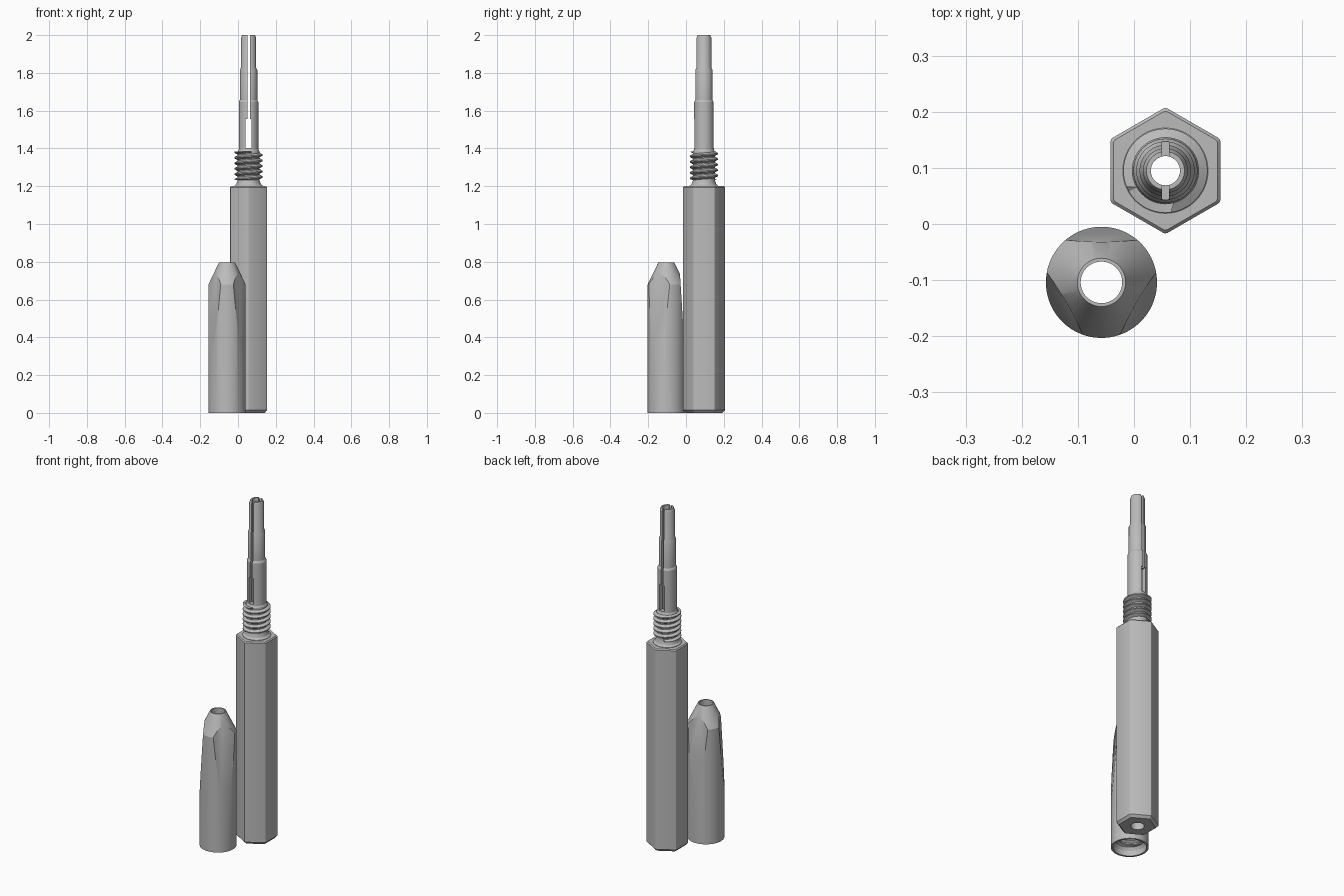
import bpy
import bmesh
from math import sin, cos, pi, radians, floor
from mathutils import Vector

cube = bpy.data.objects.get("Cube")
if cube:
    bpy.data.objects.remove(cube, do_unlink=True)

BODY = (0.056, 0.095)
CAP = (-0.058, -0.104)

steel = bpy.data.materials.new("grey_steel")
steel.use_nodes = True
GREY = (0.5, 0.5, 0.5, 1)
steel.diffuse_color = GREY
steel.node_tree.nodes["Principled BSDF"].inputs["Base Color"].default_value = GREY


def ring(bm, r, z, sides, start=0.0):
    return [bm.verts.new((r * cos(start + 2 * pi * i / sides),
                          r * sin(start + 2 * pi * i / sides), z)) for i in range(sides)]


def bridge(bm, a, b):
    n = len(a)
    for i in range(n):
        bm.faces.new((a[i], a[(i + 1) % n], b[(i + 1) % n], b[i]))


def lathe(profile, sides=64, start=0.0, tube=True):
    """Turn a profile; a tube joins last to first, otherwise ends are capped."""
    bm = bmesh.new()
    rings = [ring(bm, r, z, sides, start) for r, z in profile]
    for a, b in zip(rings, rings[1:]):
        bridge(bm, a, b)
    if tube:
        bridge(bm, rings[-1], rings[0])
    else:
        bm.faces.new(rings[0])
        bm.faces.new(rings[-1])
    bmesh.ops.recalc_face_normals(bm, faces=bm.faces)
    return bm


def finish(bm, name, place):
    mesh = bpy.data.meshes.new(name)
    bm.to_mesh(mesh)
    bm.free()
    mesh.materials.append(steel)
    ob = bpy.data.objects.new(name, mesh)
    ob.location = (place[0], place[1], 0)
    bpy.context.collection.objects.link(ob)
    return ob


def activate(ob):
    bpy.ops.object.select_all(action='DESELECT')
    ob.select_set(True)
    bpy.context.view_layer.objects.active = ob


def cut(ob, cutter):
    cutter.hide_render = True
    mod = ob.modifiers.new("cut", 'BOOLEAN')
    mod.operation = 'DIFFERENCE'
    mod.solver = 'EXACT'
    mod.object = cutter
    activate(ob)
    bpy.ops.object.modifier_apply(modifier=mod.name)
    bpy.data.objects.remove(cutter, do_unlink=True)


def smooth(ob):
    activate(ob)
    bpy.ops.object.shade_smooth_by_angle(angle=radians(25))


def box(name, width, depth, z0, z1, place):
    bm = bmesh.new()
    bmesh.ops.create_cube(bm, size=1)
    for v in bm.verts:
        v.co = Vector((v.co.x * width, v.co.y * depth, z0 + (v.co.z + 0.5) * (z1 - z0)))
    return finish(bm, name, place)


def thread(name, root, crest, z0, z1, pitch, place, inward=False):
    """Helical thread skin, fading to the root at both ends."""
    shape = [(0, root), (0.2, root), (0.5, crest), (0.7, crest)]
    turns = floor((z1 - z0) / pitch) + 2
    sides = 48
    bm = bmesh.new()
    cols = []
    for i in range(sides + 1):
        col = []
        for k in range(-1, turns):
            for f, r in shape:
                z = z0 + pitch * (k + f + i / sides)
                inside = z0 < z < z1
                z = min(max(z, z0), z1)
                r = r if inside else root
                a = 2 * pi * i / sides
                col.append(bm.verts.new((r * cos(a), r * sin(a), z)))
        cols.append(col)
    for a, b in zip(cols, cols[1:]):
        for j in range(len(a) - 1):
            bm.faces.new((a[j], b[j], b[j + 1], a[j + 1]))
    bmesh.ops.remove_doubles(bm, verts=bm.verts, dist=0.0001)
    if inward:
        bmesh.ops.reverse_faces(bm, faces=bm.faces)
    smooth(finish(bm, name, place))


# Hexagonal handle with chamfered ends and a stepped through bore
bm = lathe([(0.099, 0), (0.113, 0.014), (0.113, 1.194), (0.107, 1.2)],
           sides=6, start=pi / 6, tube=False)
upright = [e for e in bm.edges if abs(e.verts[0].co.z - e.verts[1].co.z) > 0.003]
bmesh.ops.bevel(bm, geom=upright, offset=0.004, segments=2, profile=0.5, affect='EDGES')
handle = finish(bm, "hex_handle", BODY)
bore = finish(lathe([(0.036, -0.1), (0.036, 0.04), (0.026, 0.05), (0.026, 1.3)],
                    sides=48, tube=False), "bore_cutter", BODY)
cut(handle, bore)
smooth(handle)

# Stepped hollow stem with flared neck, split by a front-to-back slot
stem = finish(lathe([
    (0.026, 1.19), (0.076, 1.19), (0.076, 1.202), (0.066, 1.21), (0.058, 1.23),
    (0.057, 1.385), (0.052, 1.395), (0.052, 1.645), (0.046, 1.657), (0.046, 1.815),
    (0.04, 1.828), (0.04, 1.985), (0.034, 2.0), (0.026, 2.0)]), "stepped_stem", BODY)
cut(stem, box("narrow_slot_cutter", 0.0125, 0.3, 1.5, 2.1, BODY))
cut(stem, box("wide_slot_cutter", 0.03, 0.3, 1.402, 1.555, BODY))
smooth(stem)
thread("stem_thread", 0.059, 0.075, 1.232, 1.385, 0.029, BODY)

# Round cap with conical nose, hollow inside, and three tapering flats
bm = lathe([
    (0.088, 0), (0.099, 0), (0.099, 0.68), (0.043, 0.795), (0.037, 0.795),
    (0.037, 0.65), (0.056, 0.55), (0.056, 0.23), (0.078, 0.21), (0.078, 0.045),
    (0.088, 0.03)], sides=96)
for angle in (90, 210, 330):
    out = Vector((cos(radians(angle)), sin(radians(angle)), 0))
    res = bmesh.ops.bisect_plane(
        bm, geom=bm.verts[:] + bm.edges[:] + bm.faces[:], dist=0.00001,
        plane_co=out * 0.0755 + Vector((0, 0, 0.68)),
        plane_no=(out + Vector((0, 0, 0.062))).normalized(), clear_outer=True)
    rim = [e for e in res["geom_cut"] if isinstance(e, bmesh.types.BMEdge) and e.is_boundary]
    bmesh.ops.contextual_create(bm, geom=rim)
bmesh.ops.recalc_face_normals(bm, faces=bm.faces)
smooth(finish(bm, "cap", CAP))
thread("cap_inner_thread", 0.0775, 0.064, 0.047, 0.205, 0.029, CAP, inward=True)
